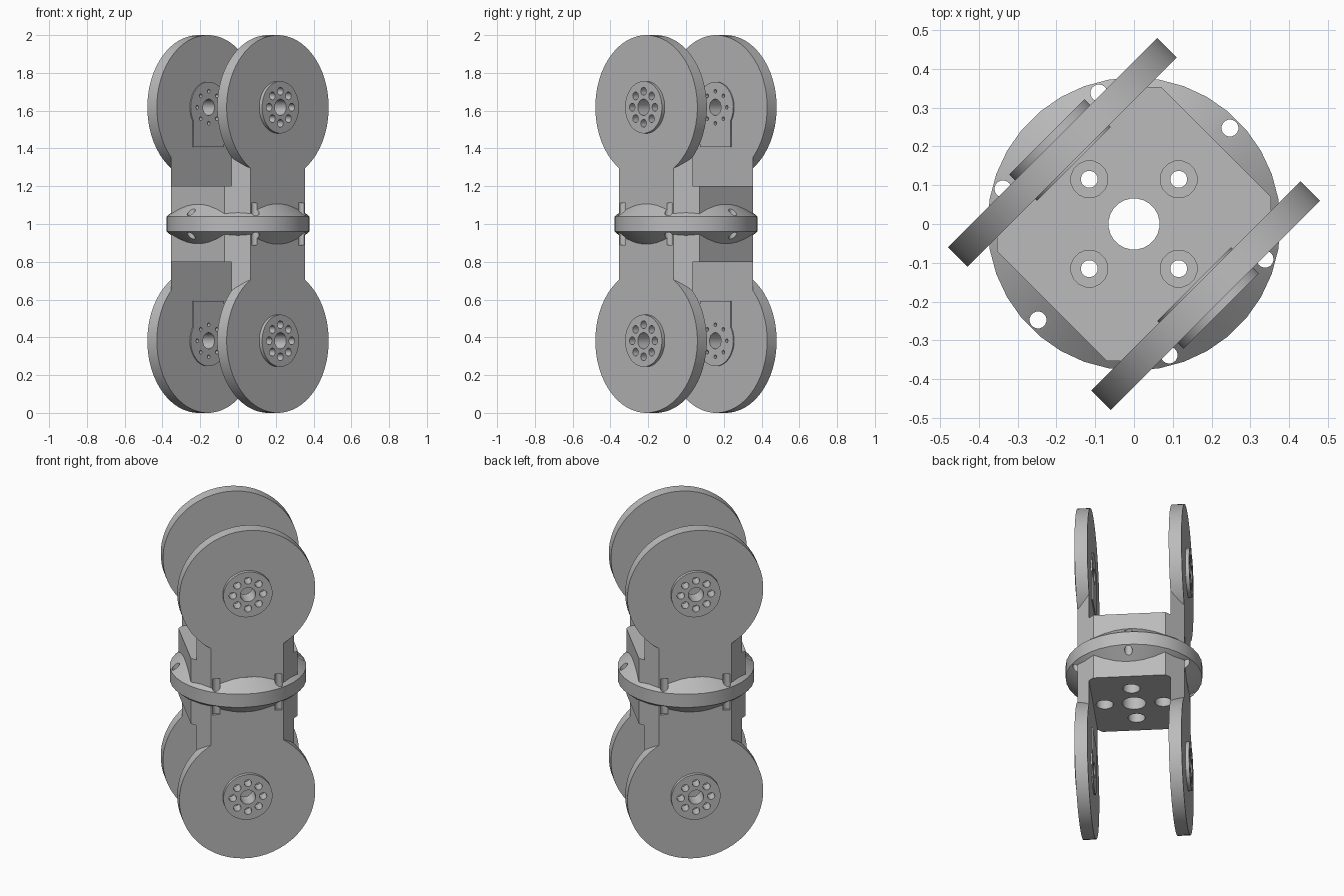
import bpy, bmesh
from math import pi, cos, sin, radians
from mathutils import Matrix, Vector

cube = bpy.data.objects.get("Cube")
if cube:
    bpy.data.objects.remove(cube, do_unlink=True)

grey = bpy.data.materials.new("plain_grey")
grey.use_nodes = True
COLOUR = (0.5, 0.5, 0.5, 1)
grey.diffuse_color = COLOUR
grey.node_tree.nodes["Principled BSDF"].inputs["Base Color"].default_value = COLOUR

DISC_R = 0.382
AXLES = (DISC_R, 2 - DISC_R)      # heights of the two joint axes
INNER, OUTER = 0.226, 0.297       # faces of the side plates
PCD = 0.085                       # hub bolt circle


def finish(name, bm):
    bmesh.ops.recalc_face_normals(bm, faces=bm.faces)
    mesh = bpy.data.meshes.new(name)
    bm.to_mesh(mesh)
    bm.free()
    mesh.materials.append(grey)
    obj = bpy.data.objects.new(name, mesh)
    bpy.context.collection.objects.link(obj)
    return obj


def lathe(bm, profile, segs, matrix=Matrix(), closed=False):
    """Spin (radius, height) points round z; cap the ends unless closed."""
    rings = []
    for r, z in profile:
        angles = [2 * pi * (i + 0.5) / segs for i in range(segs)]
        rings.append([bm.verts.new(matrix @ Vector((r * cos(a), r * sin(a), z))) for a in angles])
    pairs = list(zip(rings, rings[1:]))
    if closed:
        pairs.append((rings[-1], rings[0]))
    else:
        bm.faces.new(rings[0])
        bm.faces.new(rings[-1])
    for a, b in pairs:
        for i in range(segs):
            j = (i + 1) % segs
            bm.faces.new((a[i], a[j], b[j], b[i]))


def prism(bm, outline, low, high, matrix=Matrix()):
    ends = [[bm.verts.new(matrix @ Vector((x, y, z))) for x, y in outline] for z in (low, high)]
    for end in ends:
        bm.faces.new(end)
    n = len(outline)
    for i in range(n):
        j = (i + 1) % n
        bm.faces.new((ends[0][i], ends[0][j], ends[1][j], ends[1][i]))


def sideways(side, z):
    """Local z points out of the given side plate, local y away from the waist."""
    up = 1 if z > 1 else -1
    out = Vector((0, side, 0))
    y = Vector((0, 0, up))
    x = y.cross(out)
    m = Matrix((x, y, out)).transposed().to_4x4()
    m.translation = (0, 0, z)
    return m


def boolean(obj, other, operation):
    mod = obj.modifiers.new("cut", "BOOLEAN")
    mod.operation, mod.object, mod.solver = operation, other, "EXACT"
    bpy.context.view_layer.objects.active = obj
    bpy.ops.object.modifier_apply(modifier=mod.name)


def discard(obj):
    bpy.data.objects.remove(obj, do_unlink=True)


joints = [(s, z) for s in (-1, 1) for z in AXLES]

# Frame: chamfered column with a pocket at each end
bm = bmesh.new()
corners = [(0.3, 0.2), (0.203, OUTER), (-0.203, OUTER), (-0.3, 0.2)]
prism(bm, corners + [(-x, -y) for x, y in corners], 0.62, 1.38)
frame = finish("frame", bm)

bm = bmesh.new()
pocket = [(-0.5, -INNER), (0.5, -INNER), (0.5, INNER), (-0.5, INNER)]
for low, high in ((0.5, 0.8), (1.2, 1.5)):
    prism(bm, pocket, low, high)
pockets = finish("pocket_cutter", bm)
boolean(frame, pockets, "DIFFERENCE")
discard(pockets)

# Round ends of the side plates
for s, z in joints:
    bm = bmesh.new()
    lathe(bm, [(DISC_R, INNER), (DISC_R, OUTER)], 56, sideways(s, z))
    disc = finish("plate_end", bm)
    boolean(frame, disc, "UNION")
    discard(disc)

# Waist flange with sloping shoulders
bm = bmesh.new()
half = [(0.378, 0.04), (0.3, 0.105), (0.25, 0.105)]
lathe(bm, [(r, 1 + h) for r, h in half] + [(r, 1 - h) for r, h in reversed(half)],
      36, closed=True)
flange = finish("waist_flange", bm)

# Raised outer hubs and thin inner mounting tabs
parts = [frame, flange]
for s, z in joints:
    where = ("upper" if z > 1 else "lower") + ("_front" if s < 0 else "_back")
    bm = bmesh.new()
    lathe(bm, [(0.138, OUTER - 0.001), (0.138, 0.318)], 40, sideways(s, z))
    parts.append(finish(where + "_hub", bm))

    bm = bmesh.new()
    arc = [radians(-33 + 246 * i / 28) for i in range(29)]
    keyhole = [(0.135 * cos(a), 0.135 * sin(a)) for a in arc]
    keyhole += [(-0.113, -0.21), (0.113, -0.21)]
    prism(bm, keyhole, 0.219, INNER + 0.001, sideways(s, z))
    parts.append(finish(where + "_inner_tab", bm))

# All drilled holes as one cutter
bm = bmesh.new()
lathe(bm, [(0.066, 0.7), (0.066, 1.3)], 24)
for i in range(4):
    turn = Matrix.Rotation(i * pi / 2, 4, "Z") @ Matrix.Translation((0.163, 0, 0))
    lathe(bm, [(0.048, 0.7), (0.048, 0.9), (0.022, 0.9),
               (0.022, 1.1), (0.048, 1.1), (0.048, 1.3)], 16, turn)
for i in range(6):
    turn = Matrix.Rotation(i * pi / 3, 4, "Z") @ Matrix.Translation((0.35, 0, 0))
    lathe(bm, [(0.022, 0.89), (0.022, 1.11)], 16, turn)
for s, z in joints:
    base = sideways(s, z)
    lathe(bm, [(0.043, 0.2), (0.043, 0.34)], 24, base)
    for i in range(8):
        turn = Matrix.Rotation(i * pi / 4, 4, "Z") @ Matrix.Translation((PCD, 0, 0))
        lathe(bm, [(0.01, 0.2), (0.01, 0.25), (0.021, 0.25), (0.021, 0.34)], 14, base @ turn)
drills = finish("hole_cutter", bm)
drills.hide_render = True
for part in parts:
    boolean(part, drills, "DIFFERENCE")
discard(drills)

# Turn everything onto the diagonal and shade
bpy.ops.object.select_all(action="DESELECT")
for part in parts:
    part.data.transform(Matrix.Rotation(pi / 4, 4, "Z"))
    part.select_set(True)
bpy.context.view_layer.objects.active = frame
bpy.ops.object.shade_smooth_by_angle(angle=radians(30))
